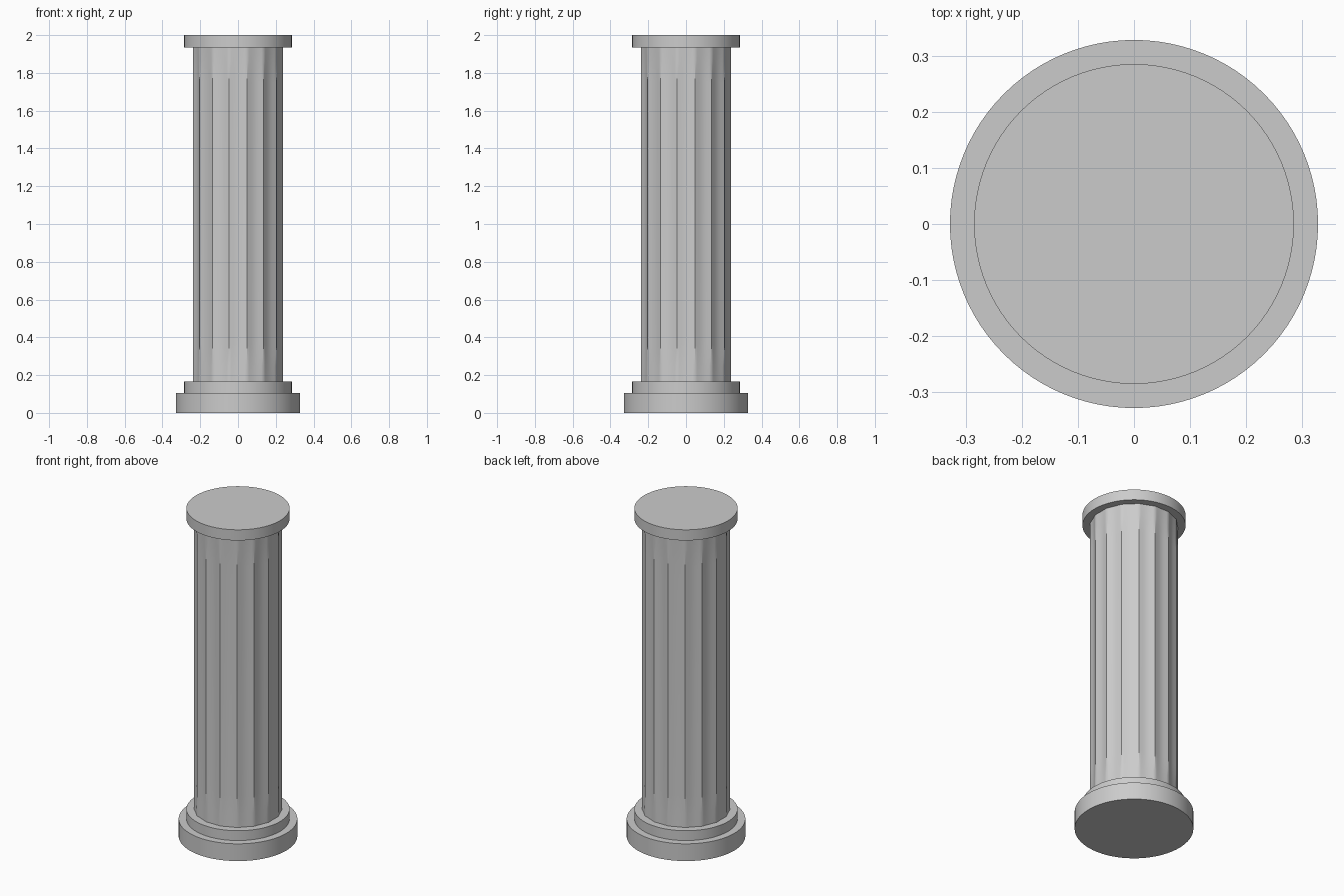
import bpy, bmesh, math

cube = bpy.data.objects.get("Cube")
if cube:
    bpy.data.objects.remove(cube, do_unlink=True)

FLUTES = 16
STEPS = 8            # segments across one flute
RADIUS = 0.244
DEPTH = 0.011
BOTTOM, TOP = 0.16, 1.94

stone = bpy.data.materials.new("grey_stone")
stone.use_nodes = True
colour = (0.6, 0.6, 0.6, 1)
stone.diffuse_color = colour
bsdf = stone.node_tree.nodes["Principled BSDF"]
bsdf.inputs["Base Color"].default_value = colour
bsdf.inputs["Roughness"].default_value = 0.8


def finish(obj):
    """Apply the stone and smooth shading."""
    obj.data.materials.append(stone)
    bpy.ops.object.select_all(action='DESELECT')
    obj.select_set(True)
    bpy.context.view_layer.objects.active = obj
    bpy.ops.object.shade_smooth_by_angle(angle=math.radians(35))


def disc(name, radius, low, high):
    bpy.ops.mesh.primitive_cylinder_add(
        vertices=96, radius=radius, depth=high - low,
        location=(0, 0, (low + high) / 2))
    obj = bpy.context.object
    obj.name = name
    finish(obj)


def flute_radius(angle, depth):
    """Scalloped outline with ridges between the flutes."""
    return RADIUS - depth * abs(math.cos(angle * FLUTES / 2))


# Base steps and top cap
disc("base_plinth", 0.328, 0.0, 0.105)
disc("base_ring", 0.285, 0.105, 0.165)
disc("top_cap", 0.285, 1.935, 2.0)

# Fluted shaft, with the flutes growing shallow at both ends
bm = bmesh.new()
count = FLUTES * STEPS
levels = [(BOTTOM, 0.5), (0.25, 0.8), (0.36, 1), (1.75, 1), (1.86, 0.8), (TOP, 0.5)]
rings = []
for z, fade in levels:
    ring = []
    for i in range(count):
        a = math.tau * i / count
        r = flute_radius(a, DEPTH * fade)
        ring.append(bm.verts.new((r * math.cos(a), r * math.sin(a), z)))
    rings.append(ring)
for lower, upper in zip(rings, rings[1:]):
    for i in range(count):
        j = (i + 1) % count
        bm.faces.new((lower[i], lower[j], upper[j], upper[i]))
bm.faces.new(rings[0][::-1])
bm.faces.new(rings[-1])
mesh = bpy.data.meshes.new("fluted_shaft")
bm.to_mesh(mesh)
bm.free()
shaft = bpy.data.objects.new("fluted_shaft", mesh)
bpy.context.collection.objects.link(shaft)
finish(shaft)
